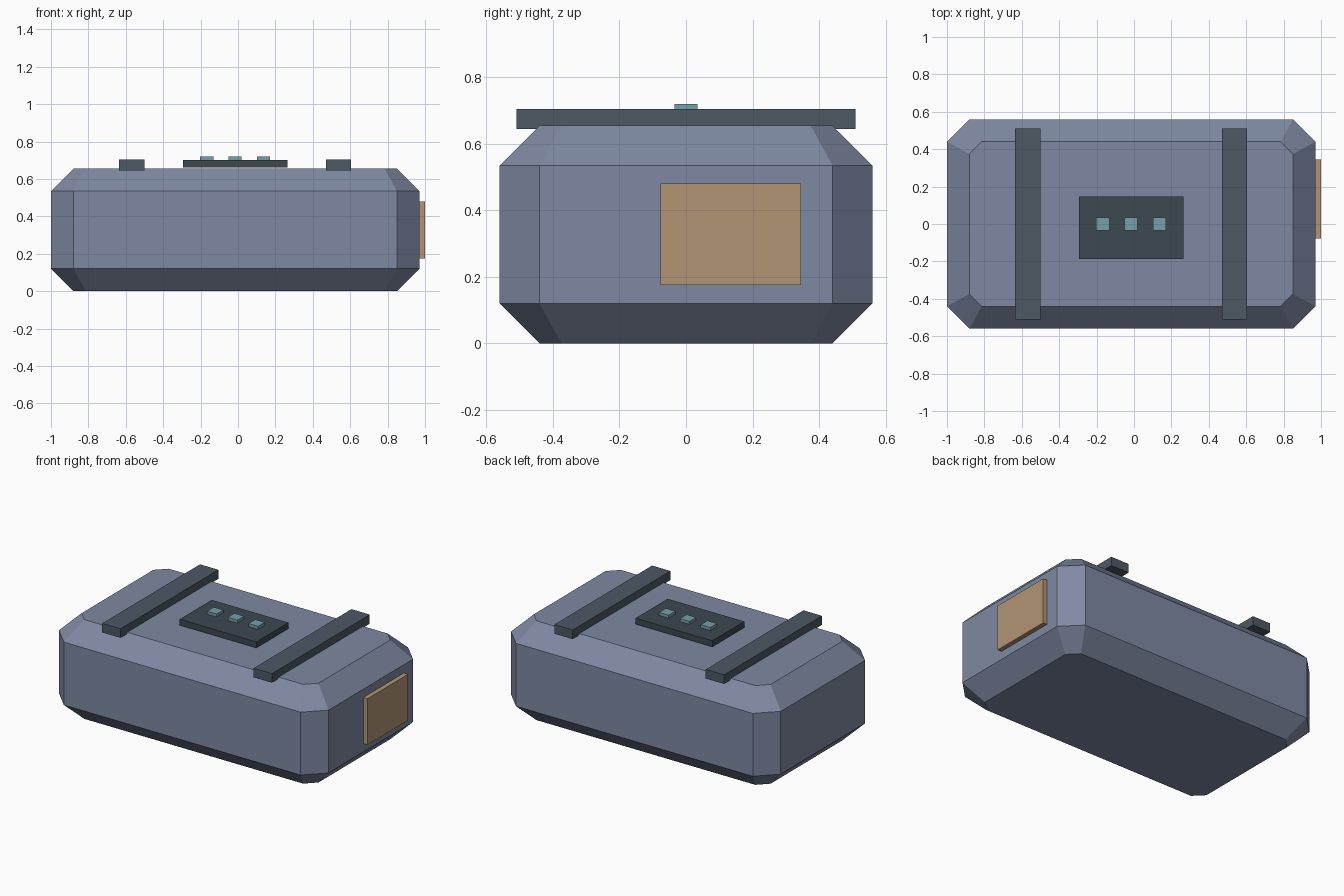
import bpy, bmesh

if "Cube" in bpy.data.objects:
    bpy.data.objects.remove(bpy.data.objects["Cube"])

CX = -0.015            # body centre; the end plate takes up the rest of the length
HX, HY, H, C = 0.985, 0.56, 0.655, 0.12


def material(name, rgb):
    m = bpy.data.materials.new(name)
    m.diffuse_color = (*rgb, 1)
    m.use_nodes = True
    m.node_tree.nodes["Principled BSDF"].inputs["Base Color"].default_value = m.diffuse_color
    return m


BODY = material("blue_grey", (0.21, 0.25, 0.36))
RAIL = material("dark_grey", (0.075, 0.10, 0.13))
PANEL = material("charcoal", (0.045, 0.065, 0.08))
BUTTON = material("teal", (0.18, 0.35, 0.41))
PLATE = material("tan", (0.45, 0.30, 0.18))


def finish(name, bm, mat):
    bmesh.ops.recalc_face_normals(bm, faces=bm.faces[:])
    me = bpy.data.meshes.new(name)
    bm.to_mesh(me)
    bm.free()
    me.materials.append(mat)
    ob = bpy.data.objects.new(name, me)
    bpy.context.collection.objects.link(ob)
    return ob


def box(name, lo, hi, mat):
    bm = bmesh.new()
    bmesh.ops.create_cube(bm, size=1)
    for v in bm.verts:
        v.co = [l + (c + 0.5) * (h - l) for c, l, h in zip(v.co, lo, hi)]
    return finish(name, bm, mat)


def octagon(bm, hx, hy, cut, z):
    pts = []
    for sx, sy in ((1, 1), (-1, 1), (-1, -1), (1, -1)):
        pair = [(sx * hx, sy * (hy - cut)), (sx * (hx - cut), sy * hy)]
        pts += pair if sx * sy > 0 else pair[::-1]
    return [bm.verts.new((CX + x, y, z)) for x, y in pts]


# Body: four stacked octagons, chamfered at top and bottom
bm = bmesh.new()
rings = [octagon(bm, HX - d, HY - d, cut, z) for d, cut, z in
         ((C, 0.066, 0), (0, C, C), (0, C, H - C), (C, 0.066, H))]
for a, b in zip(rings, rings[1:]):
    for i in range(8):
        j = (i + 1) % 8
        bm.faces.new((a[i], a[j], b[j], b[i]))
bm.faces.new(rings[0])
bm.faces.new(rings[-1])
finish("body", bm, BODY)

# Two top rails
for side, s in (("left", -1), ("right", 1)):
    x = CX + s * 0.553
    box(f"rail_{side}", (x - 0.067, -0.51, 0.645), (x + 0.067, 0.51, 0.705), RAIL)

# Control panel with three buttons
box("control_panel", (CX - 0.28, -0.187, 0.66), (CX + 0.28, 0.147, 0.70), PANEL)
for i in range(3):
    x = CX + (i - 1) * 0.152
    box(f"button_{i + 1}", (x - 0.035, -0.035, 0.695), (x + 0.035, 0.035, 0.72), BUTTON)

# Plate on the right end
box("end_plate", (0.965, -0.077, 0.175), (1.0, 0.346, 0.48), PLATE)
